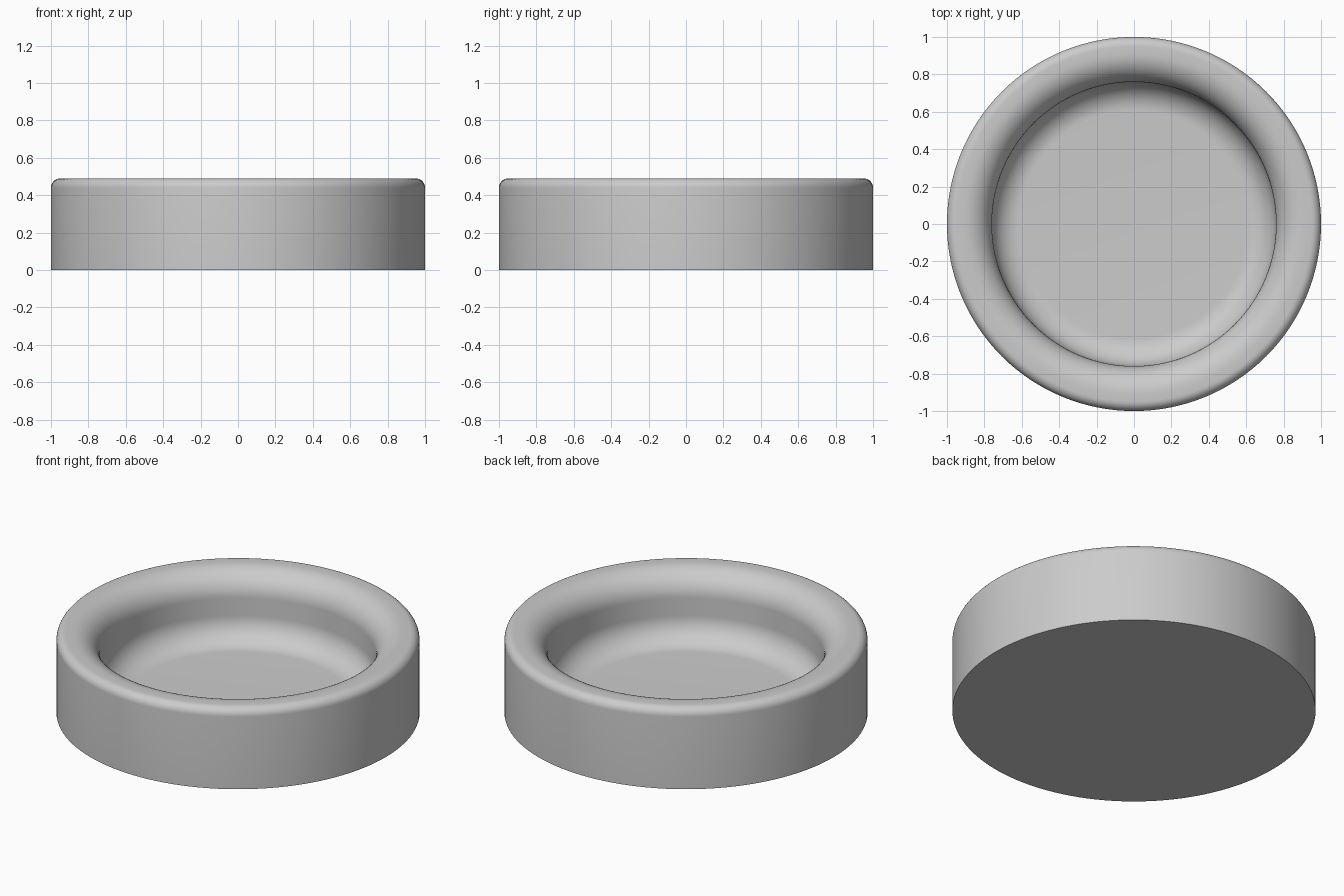
import bpy, bmesh, math

if "Cube" in bpy.data.objects:
    bpy.data.objects.remove(bpy.data.objects["Cube"])

SEGMENTS = 128


def arc(cr, cz, radius, start, end, steps):
    """Points of a circular fillet in the (r, z) plane, angles in degrees."""
    pts = []
    for i in range(steps + 1):
        a = math.radians(start + (end - start) * i / steps)
        pts.append((cr + radius * math.cos(a), cz + radius * math.sin(a)))
    return pts


# Half cross-section, from the underside centre round to the floor centre
profile = [(0, 0), (1, 0)]
profile += arc(0.95, 0.44, 0.05, 0, 90, 8)        # outer rim rounding
profile += arc(0.91, 0.34, 0.15, 90, 180, 14)     # inner rim rounding
profile += arc(0.61, 0.235, 0.15, 0, -90, 14)     # cove between wall and floor
profile += [(0, 0.085)]

# Dish body: spin the cross-section about the vertical axis
bm = bmesh.new()
verts = [bm.verts.new((r, 0, z)) for r, z in profile]
edges = [bm.edges.new(pair) for pair in zip(verts, verts[1:])]
bmesh.ops.spin(bm, geom=verts + edges, cent=(0, 0, 0), axis=(0, 0, 1),
               angle=math.tau, steps=SEGMENTS, use_merge=True)
bmesh.ops.remove_doubles(bm, verts=bm.verts, dist=1e-5)
bmesh.ops.recalc_face_normals(bm, faces=bm.faces)
mesh = bpy.data.meshes.new("round_dish")
bm.to_mesh(mesh)
bm.free()

dish = bpy.data.objects.new("round_dish", mesh)
bpy.context.collection.objects.link(dish)

grey = bpy.data.materials.new("plain grey")
grey.diffuse_color = (0.6, 0.6, 0.6, 1)
grey.use_nodes = True
grey.node_tree.nodes["Principled BSDF"].inputs["Base Color"].default_value = grey.diffuse_color
mesh.materials.append(grey)

# Smooth shading with a sharp bottom edge
bpy.context.view_layer.objects.active = dish
dish.select_set(True)
bpy.ops.object.shade_smooth_by_angle(angle=math.radians(30))
